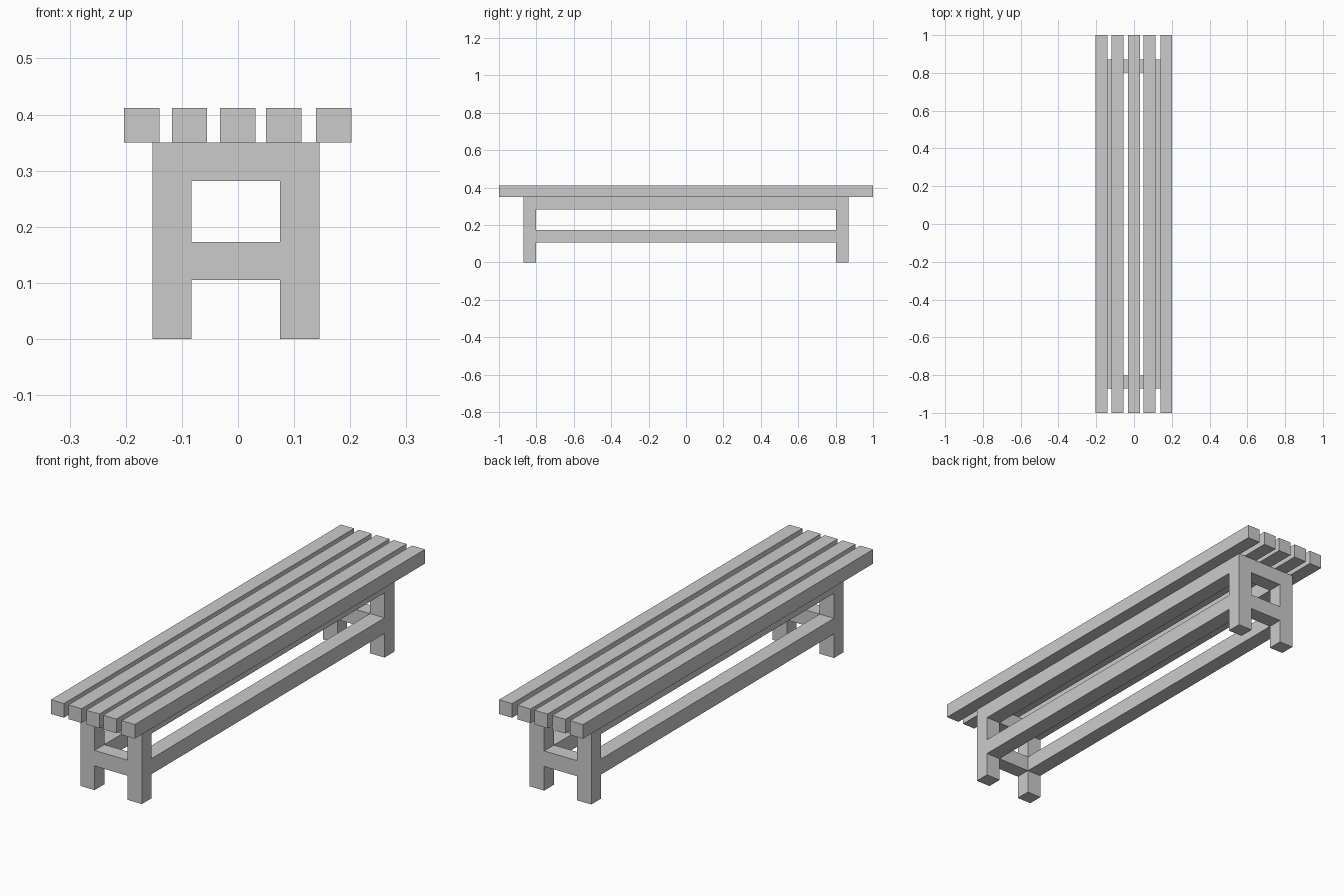
import bpy

cube = bpy.data.objects.get("Cube")
if cube:
    bpy.data.objects.remove(cube, do_unlink=True)

COLOR = (0.6, 0.6, 0.6, 1.0)
grey = bpy.data.materials.new("light_grey")
grey.use_nodes = True
grey.diffuse_color = COLOR
grey.node_tree.nodes["Principled BSDF"].inputs["Base Color"].default_value = COLOR


def beam(name, x, y, z):
    """Square-edged timber spanning the given (min, max) ranges."""
    bpy.ops.mesh.primitive_cube_add(size=1)
    ob = bpy.context.object
    ob.name = name
    ob.location = [(a + b) / 2 for a, b in (x, y, z)]
    ob.scale = [b - a for a, b in (x, y, z)]
    bpy.ops.object.transform_apply(location=False, rotation=False, scale=True)
    ob.data.materials.append(grey)


SIDES = {"right": (-0.152, -0.083), "left": (0.075, 0.145)}
ENDS = {"front": (-0.87, -0.803), "back": (0.803, 0.87)}
LOWER = (0.105, 0.173)
UPPER = (0.282, 0.35)
INNER_X = (SIDES["right"][1], SIDES["left"][0])
OUTER_X = (SIDES["right"][0], SIDES["left"][1])
INNER_Y = (ENDS["front"][1], ENDS["back"][0])

# Seat slats running the full length
for i, x in enumerate((-0.203, -0.118, -0.032, 0.05, 0.139)):
    beam(f"seat_slat_{i + 1}", (x, x + 0.063), (-1, 1), (UPPER[1], 0.412))

# End frames: legs, lower stretcher and top crosspiece
for end, y in ENDS.items():
    for side, x in SIDES.items():
        beam(f"{end}_{side}_leg", x, y, (0, UPPER[0]))
    beam(f"{end}_stretcher", INNER_X, y, LOWER)
    beam(f"{end}_crosspiece", OUTER_X, y, UPPER)

# Long rails joining the end frames
for side, x in SIDES.items():
    beam(f"{side}_lower_rail", x, INNER_Y, LOWER)
    beam(f"{side}_upper_rail", x, INNER_Y, UPPER)
